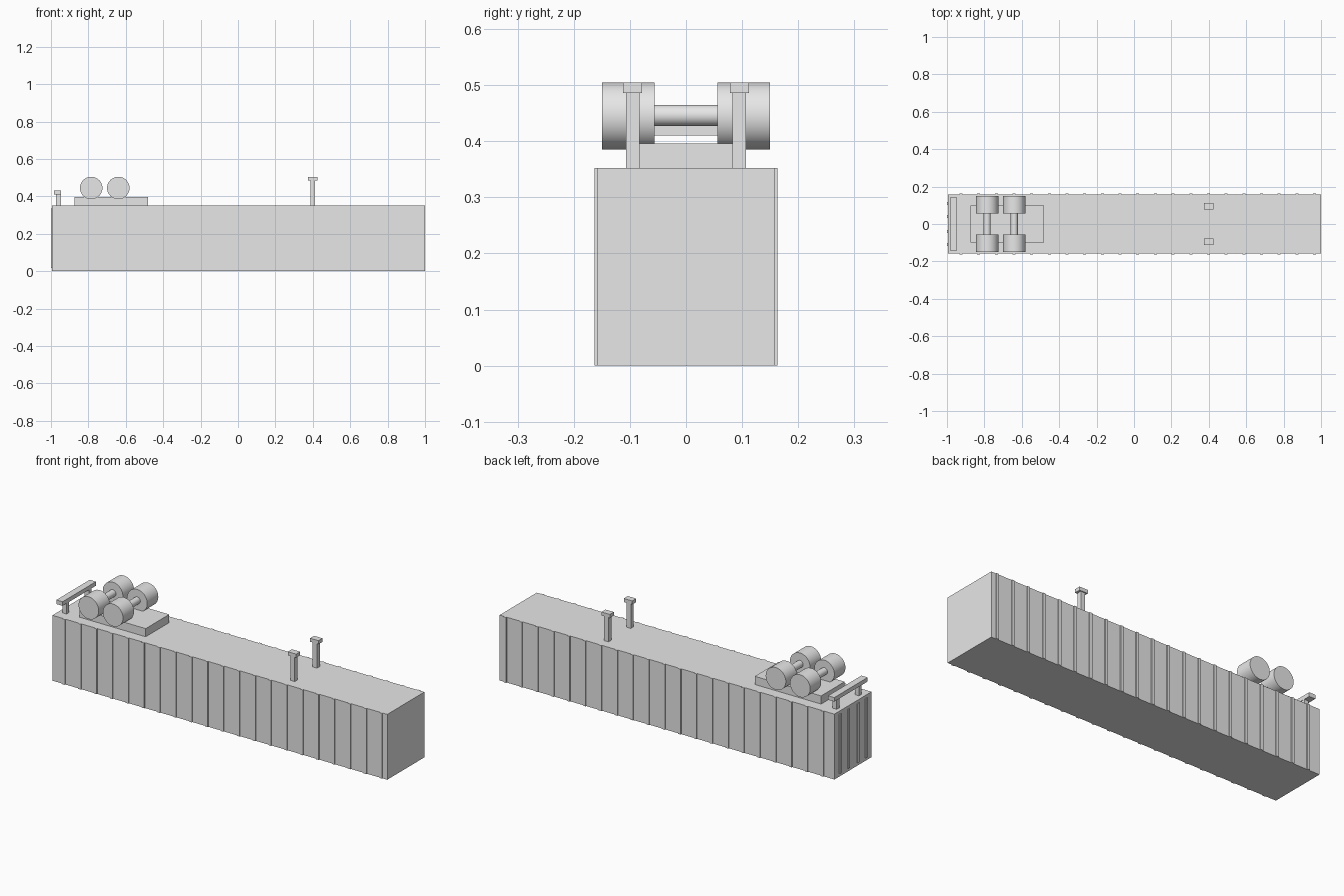
import bpy
import math

cube = bpy.data.objects.get("Cube")
if cube:
    bpy.data.objects.remove(cube, do_unlink=True)

GREY = (0.8, 0.8, 0.8, 1)
mat = bpy.data.materials.new("plain grey")
mat.use_nodes = True
mat.diffuse_color = GREY
mat.node_tree.nodes["Principled BSDF"].inputs["Base Color"].default_value = GREY


def box(name, x, y, z):
    """Box from (low, high) ranges on each axis."""
    ranges = (x, y, z)
    bpy.ops.mesh.primitive_cube_add(size=1, location=[(a + b) / 2 for a, b in ranges])
    ob = bpy.context.object
    ob.name = name
    ob.scale = [b - a for a, b in ranges]
    bpy.ops.object.transform_apply(location=False, rotation=False, scale=True)
    ob.data.materials.append(mat)
    return ob


def cylinder(name, radius, x, y, z, width, sides):
    """Cylinder lying along y."""
    bpy.ops.mesh.primitive_cylinder_add(vertices=sides, radius=radius, depth=width,
                                        location=(x, y, z), rotation=(math.pi / 2, 0, 0))
    ob = bpy.context.object
    ob.name = name
    ob.data.materials.append(mat)
    bpy.ops.object.shade_smooth_by_angle()
    return ob


def around(centre, width):
    return (centre - width / 2, centre + width / 2)


DECK = 0.352      # height of the surface carrying the running gear
HALF = 0.158      # half width of the body
SIDES = (("left", 1), ("right", -1))

# Long container body
box("trailer_body", (-0.995, 1), (-HALF, HALF), (0, DECK))

# Thin upright ribs along both long sides
RIBS = 21
for side, s in SIDES:
    for i in range(RIBS):
        x = -0.925 + i * 1.89 / (RIBS - 1)
        box(f"{side}_rib", around(x, 0.016), around(s * HALF, 0.01), (0, DECK))

# Ribs on the end wall
for y in (-0.11, -0.04, 0.04, 0.11):
    box("end_rib", (-1, -0.99), around(y, 0.015), (0.017, 0.336))

# Wheel carriage with two axles
box("wheel_carriage", (-0.875, -0.48), (-0.1, 0.1), (DECK, 0.396))
for x in (-0.785, -0.64):
    cylinder("axle", 0.019, x, 0, 0.446, 0.13, 24)
    for side, s in SIDES:
        cylinder(f"{side}_wheel", 0.06, x, s * 0.103, 0.445, 0.094, 40)

# Bumper bar on two posts, and landing legs with feet
box("bumper_bar", (-0.983, -0.946), (-0.142, 0.142), (0.41, 0.432))
for side, s in SIDES:
    box(f"{side}_bumper_post", (-0.972, -0.947), around(s * 0.095, 0.022), (DECK, 0.41))
    box(f"{side}_landing_leg", around(0.4, 0.026), around(s * 0.095, 0.024), (DECK, 0.486))
    box(f"{side}_landing_foot", around(0.4, 0.05), around(s * 0.095, 0.034), (0.486, 0.505))
